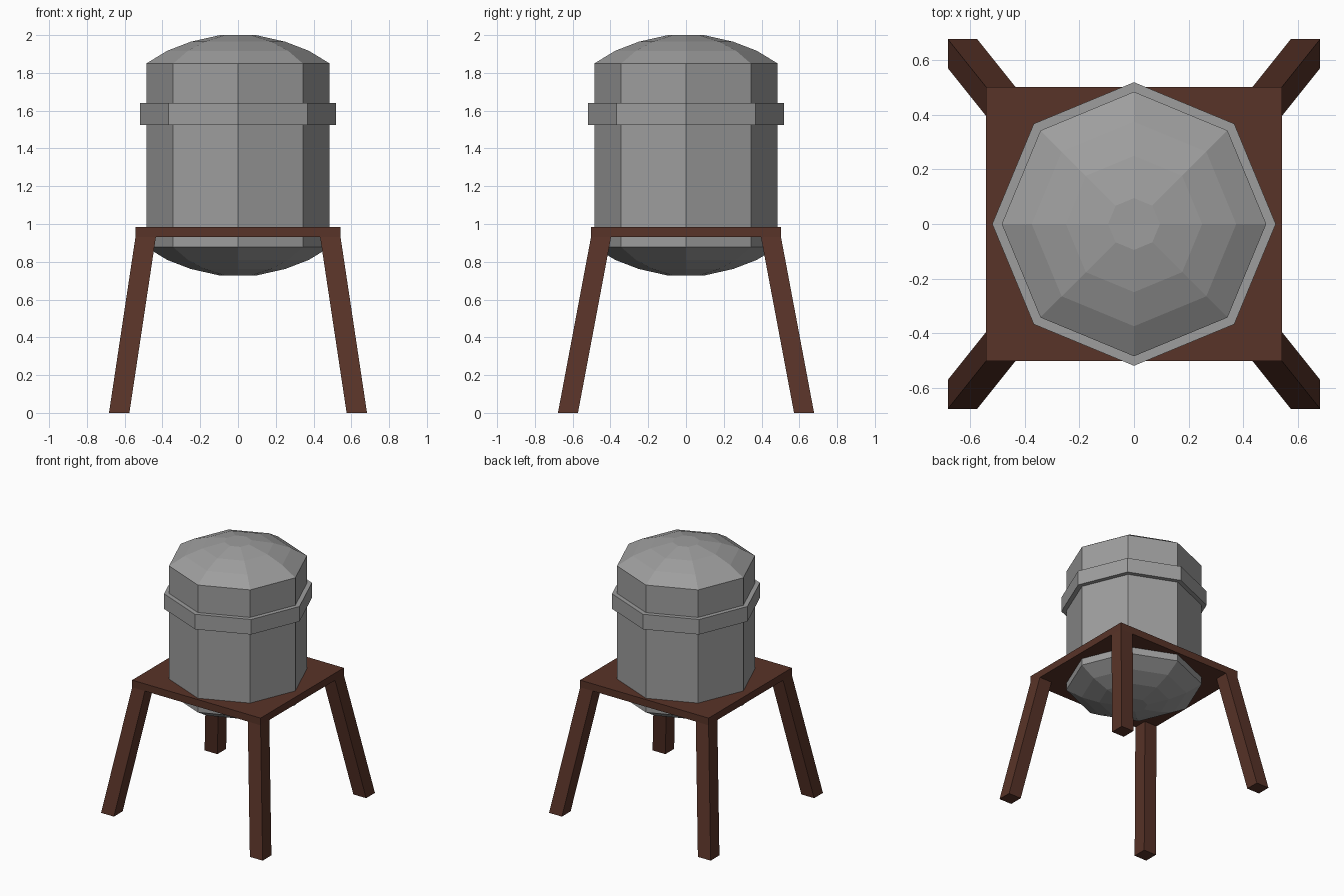
import bpy, bmesh, math

if "Cube" in bpy.data.objects:
    bpy.data.objects.remove(bpy.data.objects["Cube"])


def material(name, color):
    m = bpy.data.materials.new(name)
    m.diffuse_color = (*color, 1)
    m.use_nodes = True
    m.node_tree.nodes["Principled BSDF"].inputs["Base Color"].default_value = m.diffuse_color
    return m


GREY = material("grey_metal", (0.34, 0.34, 0.34))
BROWN = material("dark_brown_wood", (0.098, 0.033, 0.021))


def finish(name, bm, mat):
    bmesh.ops.recalc_face_normals(bm, faces=bm.faces)
    me = bpy.data.meshes.new(name)
    bm.to_mesh(me)
    bm.free()
    me.materials.append(mat)
    ob = bpy.data.objects.new(name, me)
    bpy.context.collection.objects.link(ob)
    return ob


def bridge(bm, a, b):
    for i in range(len(a)):
        j = (i + 1) % len(a)
        bm.faces.new((a[i], a[j], b[j], b[i]))


def lathe(name, profile, mat, closed=False, sides=8):
    """Octagonal solid; a closed profile makes a ring, an open one is capped."""
    bm = bmesh.new()
    rings = [[bm.verts.new((r * math.cos(math.tau * i / sides),
                            r * math.sin(math.tau * i / sides), z))
              for i in range(sides)] for r, z in profile]
    for a, b in zip(rings, rings[1:]):
        bridge(bm, a, b)
    if closed:
        bridge(bm, rings[-1], rings[0])
    else:
        bm.faces.new(rings[0])
        bm.faces.new(rings[-1])
    return finish(name, bm, mat)


def prism(name, low, high, mat):
    """Block between two rectangles given as (x0, x1, y0, y1, z)."""
    bm = bmesh.new()
    loops = [[bm.verts.new((x, y, z)) for x, y in
              ((x0, y0), (x1, y0), (x1, y1), (x0, y1))]
             for x0, x1, y0, y1, z in (low, high)]
    bridge(bm, *loops)
    for loop in loops:
        bm.faces.new(loop)
    return finish(name, bm, mat)


# tank with shallow domes above and below
dome = [(0.485, 0.0), (0.375, 0.067), (0.25, 0.115), (0.095, 0.15)]
profile = [(r, 0.877 - h) for r, h in reversed(dome)] + [(r, 1.85 + h) for r, h in dome]
lathe("tank", profile, GREY)

# band around the tank
lathe("band", [(0.47, 1.525), (0.52, 1.525), (0.52, 1.64), (0.47, 1.64)], GREY, closed=True)

# platform slab
prism("platform", (-0.543, 0.543, -0.503, 0.503, 0.93),
      (-0.543, 0.543, -0.503, 0.503, 0.985), BROWN)

# four splayed legs
for sx, side in ((-1, "left"), (1, "right")):
    for sy, end in ((-1, "front"), (1, "back")):
        prism(f"{end}_{side}_leg",
              (sx * 0.575, sx * 0.683, sy * 0.572, sy * 0.678, 0.0),
              (sx * 0.435, sx * 0.543, sy * 0.397, sy * 0.503, 0.93), BROWN)
